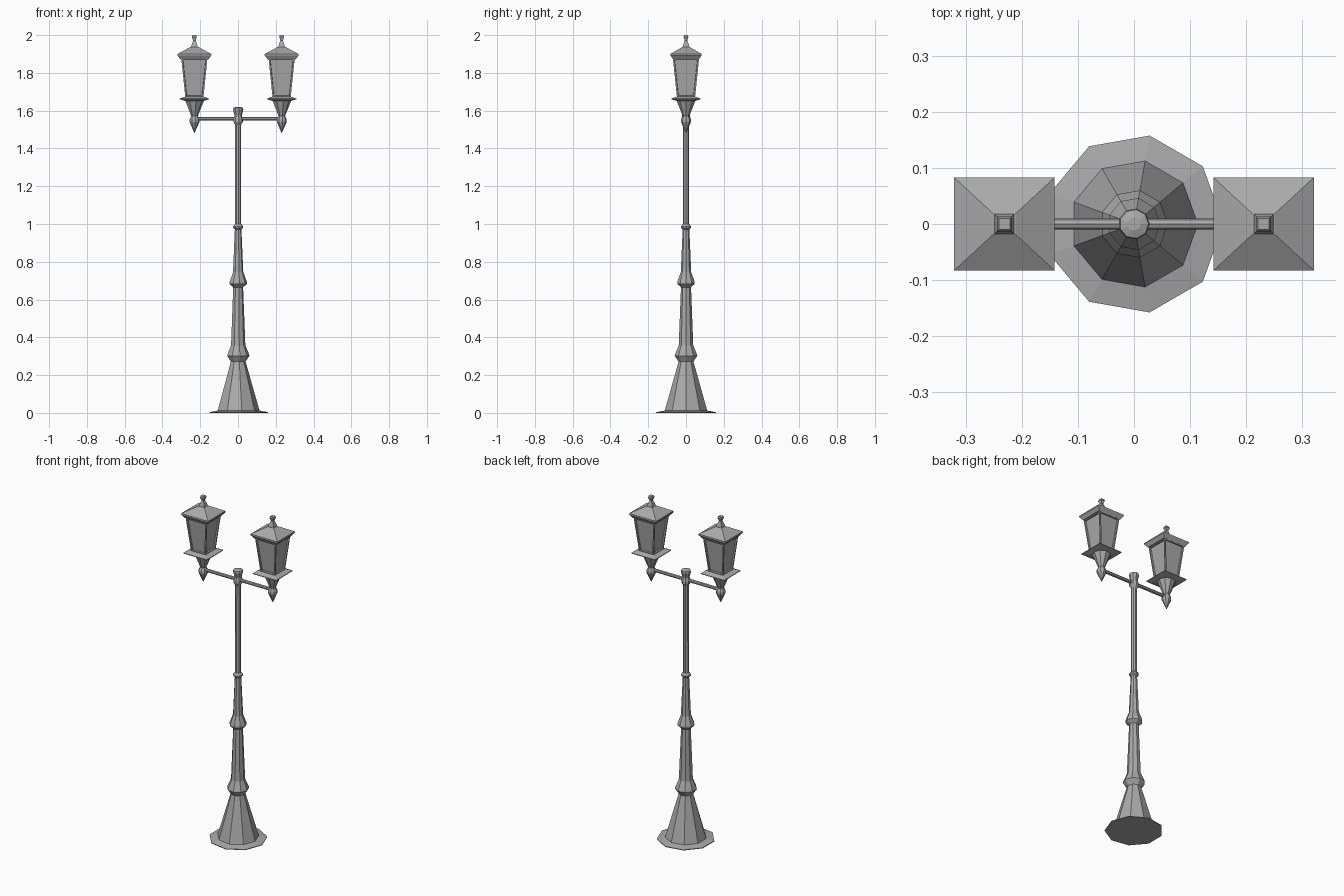
import bpy, bmesh
from math import pi, cos, sin, sqrt
from mathutils import Matrix

cube = bpy.data.objects.get("Cube")
if cube:
    bpy.data.objects.remove(cube)

iron = bpy.data.materials.new("grey_iron")
iron.use_nodes = True
GREY = (0.4, 0.4, 0.4, 1)
iron.diffuse_color = GREY
iron.node_tree.nodes["Principled BSDF"].inputs["Base Color"].default_value = GREY


def finish(name, bm):
    bmesh.ops.recalc_face_normals(bm, faces=bm.faces)
    mesh = bpy.data.meshes.new(name)
    bm.to_mesh(mesh)
    bm.free()
    mesh.materials.append(iron)
    obj = bpy.data.objects.new(name, mesh)
    bpy.context.collection.objects.link(obj)
    return obj


def loft(profile, sides, x=0, phase=0, stretch=(1, 1)):
    """Stack polygon rings given as (radius, height) and cap both ends."""
    bm = bmesh.new()
    rings = []
    for r, z in profile:
        angles = [phase + 2 * pi * i / sides for i in range(sides)]
        rings.append([bm.verts.new((x + r * stretch[0] * cos(a), r * stretch[1] * sin(a), z))
                      for a in angles])
    for low, high in zip(rings, rings[1:]):
        for i in range(sides):
            j = (i + 1) % sides
            bm.faces.new((low[i], low[j], high[j], high[i]))
    bm.faces.new(rings[0][::-1])
    bm.faces.new(rings[-1])
    return bm


def square(profile, x, stretch=(1, 1)):
    return loft([(r * sqrt(2), z) for r, z in profile], 4, x, pi / 4, stretch)


# Nine-sided post with flared foot and collars
finish("post", loft([
    (0.16, 0), (0.16, 0.004), (0.114, 0.012), (0.04, 0.272), (0.061, 0.302), (0.059, 0.31),
    (0.039, 0.358), (0.027, 0.665), (0.047, 0.683), (0.047, 0.694), (0.028, 0.745),
    (0.018, 0.972), (0.027, 0.98), (0.027, 0.988), (0.017, 1.0), (0.016, 1.525),
    (0.026, 1.54), (0.026, 1.555), (0.02, 1.575), (0.028, 1.605), (0.026, 1.615), (0.012, 1.62),
], 9))

# Crossbar between the two lanterns
bm = bmesh.new()
bmesh.ops.create_cone(bm, cap_ends=True, segments=8, radius1=0.01, radius2=0.01, depth=0.44,
                      matrix=Matrix.Translation((0, 0, 1.557)) @ Matrix.Rotation(pi / 2, 4, 'Y'))
finish("crossbar", bm)

for side, x in (("left", 0.231), ("right", -0.231)):
    # Pointed drop and cone that hold the lantern
    finish(side + "_holder", loft([
        (0.001, 1.482), (0.027, 1.54), (0.027, 1.553), (0.018, 1.572), (0.053, 1.658)], 9, x))

    # Square tray
    finish(side + "_tray", square([(0.05, 1.652), (0.078, 1.66), (0.078, 1.664), (0.05, 1.674)], x))

    # Tapered cage with recessed panes
    bm = square([(0.048, 1.67), (0.069, 1.875)], x)
    panes = [f for f in bm.faces if abs(f.normal.z) < 0.5 or len(f.verts) == 4]
    bm.normal_update()
    panes = [f for f in panes if abs(f.normal.z) < 0.5]
    bmesh.ops.inset_individual(bm, faces=panes, thickness=0.011, depth=0)
    bmesh.ops.inset_individual(bm, faces=panes, thickness=0.002, depth=-0.008)
    finish(side + "_lantern_cage", bm)

    # Overhanging roof
    finish(side + "_roof", square([
        (0.069, 1.872), (0.083, 1.893), (0.083, 1.9), (0.018, 1.938)], x, (1.08, 1)))

    # Square finial
    finish(side + "_finial", square([
        (0.018, 1.936), (0.016, 1.945), (0.007, 1.972), (0.013, 1.99), (0.01, 2.0)], x))
